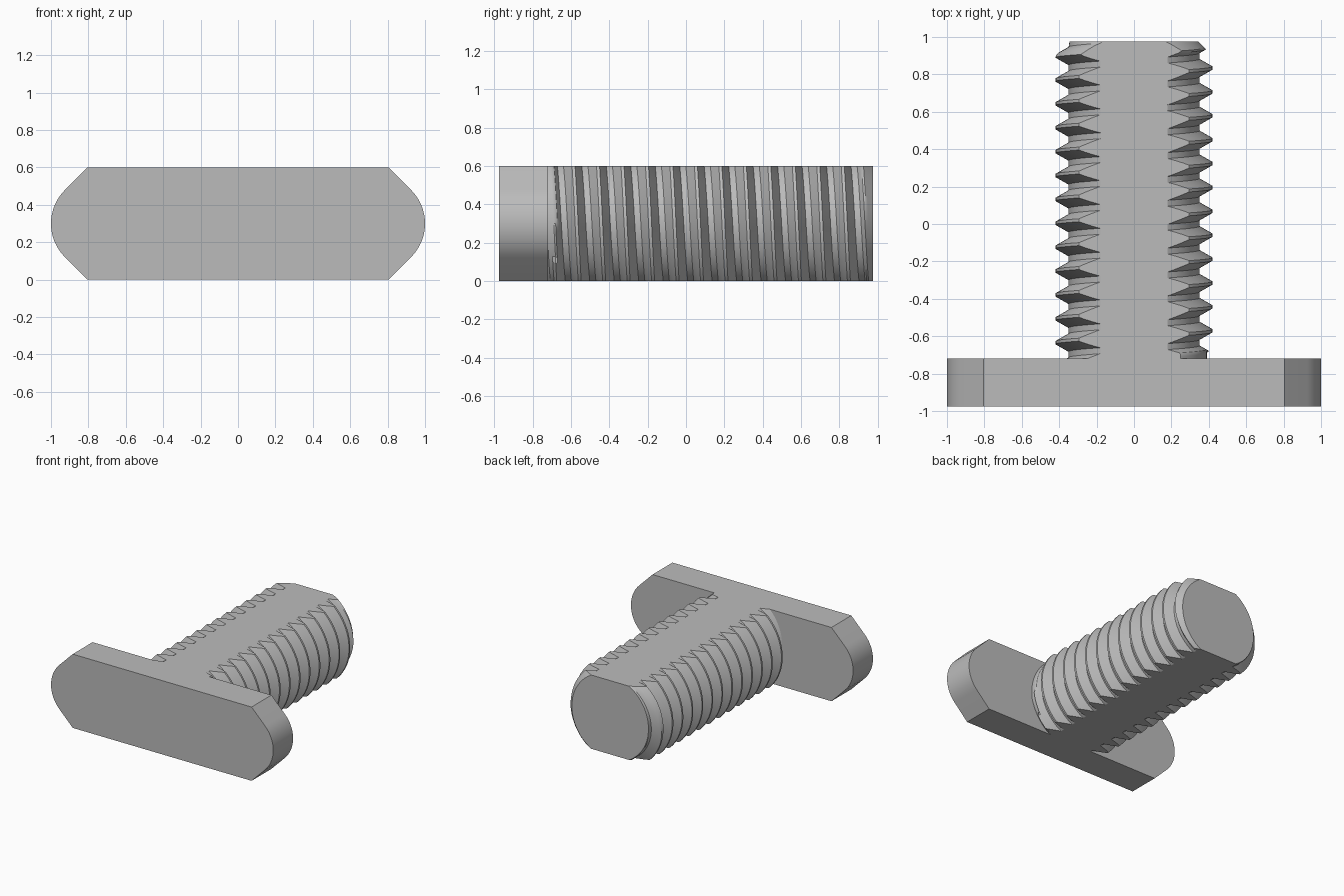
import bpy, bmesh
from math import sin, cos, pi, radians, floor

if "Cube" in bpy.data.objects:
    bpy.data.objects.remove(bpy.data.objects["Cube"], do_unlink=True)

HALF_LEN, HEAD_BACK, MID_Z = 0.975, -0.72, 0.3
CREST_R, ROOT_R, TIP_R = 0.42, 0.35, 0.345
PITCH, CREST_Y, COLS = 0.1277, 0.834, 96

steel = bpy.data.materials.new("grey_steel")
steel.use_nodes = True
steel.diffuse_color = (0.5, 0.5, 0.5, 1)
steel.node_tree.nodes["Principled BSDF"].inputs["Base Color"].default_value = (0.5, 0.5, 0.5, 1)


def finish(bm, name):
    bmesh.ops.recalc_face_normals(bm, faces=bm.faces)
    mesh = bpy.data.meshes.new(name)
    bm.to_mesh(mesh)
    bm.free()
    obj = bpy.data.objects.new(name, mesh)
    mesh.materials.append(steel)
    bpy.context.collection.objects.link(obj)
    bpy.ops.object.select_all(action='DESELECT')
    obj.select_set(True)
    bpy.context.view_layer.objects.active = obj
    bpy.ops.object.shade_smooth_by_angle(angle=radians(30))


def fill_open(bm):
    edges = [e for e in bm.edges if e.is_boundary]
    bmesh.ops.holes_fill(bm, edges=edges, sides=0)


# Head: flat bar whose ends have sloped corners running into a round nose
def build_head():
    nose_r, nose_x, corner_x = 0.253, 0.747, 0.805
    half = [(corner_x, -MID_Z)]
    for i in range(17):
        a = -pi / 4 + i * pi / 32
        half.append((nose_x + nose_r * cos(a), nose_r * sin(a)))
    half.append((corner_x, MID_Z))
    outline = half + [(-x, -z) for x, z in half]
    bm = bmesh.new()
    face = bm.faces.new([bm.verts.new((x, -HALF_LEN, z + MID_Z)) for x, z in outline])
    ext = bmesh.ops.extrude_face_region(bm, geom=[face])
    for v in ext["geom"]:
        if isinstance(v, bmesh.types.BMVert):
            v.co.y = HEAD_BACK
    finish(bm, "bolt_head")


# Thread radius at a given turn (0 to 1) and length position
def thread_radius(turn, y):
    u = (y - CREST_Y) / PITCH + turn
    d = abs(u - floor(u + 0.5))
    t = min(max((d - 1 / 16) / (5 / 16), 0), 1)
    r = CREST_R + (ROOT_R - CREST_R) * t
    if y < HEAD_BACK + 0.04:
        r = min(r, 0.39)
    return min(r, TIP_R + HALF_LEN - y)


# Shank: helical thread with a chamfered tip, cut flat above and below
def build_shank():
    steps = [s + k * 5 / 64 for s in (1 / 16, 5 / 8) for k in range(5)]
    rows = [CREST_Y + (n + s) * PITCH for n in range(-15, 4) for s in steps]
    bm = bmesh.new()
    grid = []
    for i in range(COLS + 1):
        turn = i / COLS
        a = 2 * pi * turn
        col = []
        for row in rows:
            y = min(max(row - PITCH * turn, HEAD_BACK), HALF_LEN)
            r = thread_radius(turn, y)
            col.append(bm.verts.new((r * cos(a), y, r * sin(a) + MID_Z)))
        grid.append(col)
    for c0, c1 in zip(grid, grid[1:]):
        for j in range(len(rows) - 1):
            bm.faces.new((c0[j], c0[j + 1], c1[j + 1], c1[j]))
    bmesh.ops.remove_doubles(bm, verts=bm.verts, dist=0.00005)
    fill_open(bm)
    for z, up in ((0, -1), (2 * MID_Z, 1)):
        bmesh.ops.bisect_plane(bm, geom=bm.verts[:] + bm.edges[:] + bm.faces[:],
                               plane_co=(0, 0, z), plane_no=(0, 0, up), clear_outer=True)
        fill_open(bm)
    finish(bm, "threaded_shank")


build_head()
build_shank()
